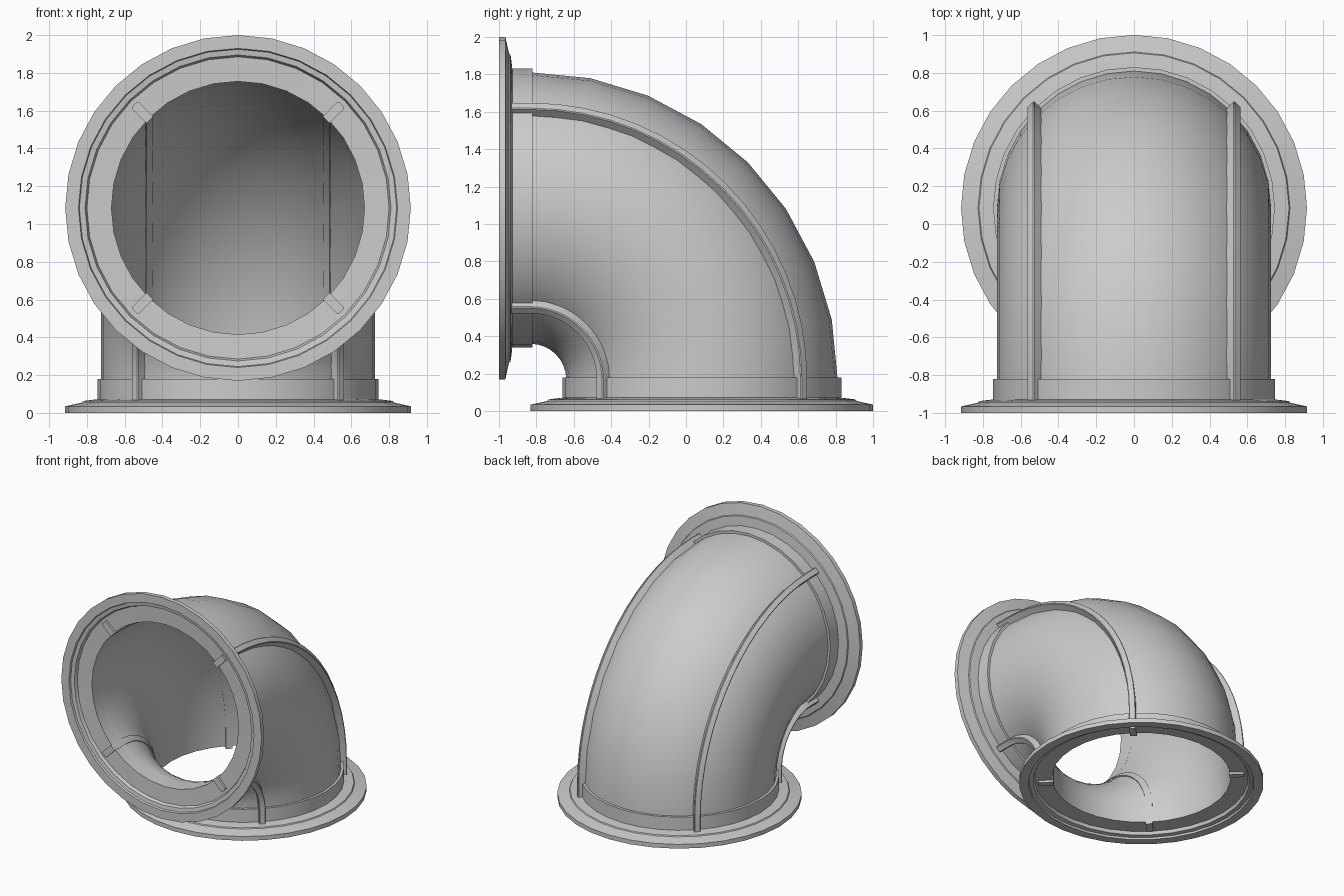
import bpy, bmesh, math

if "Cube" in bpy.data.objects:
    bpy.data.objects.remove(bpy.data.objects["Cube"])

# Bend: centre of the 90 degree turn in the YZ plane, and centreline radius
CY, CZ, R = -0.83, 0.17, 0.915
SIDES = 32
END = math.pi / 2


def place(t, s, x, u):
    """Point at bend angle t, shifted s along the pipe, at section coords (x, u)."""
    c, n = math.cos(t), math.sin(t)
    return (x, CY + (R + u) * c - s * n, CZ + (R + u) * n + s * c)


def loft(name, loops, closed, angle=30):
    """Skin a list of equal-length loops; closed joins last to first, else caps."""
    bm = bmesh.new()
    rows = [[bm.verts.new(p) for p in loop] for loop in loops]
    pairs = list(zip(rows, rows[1:] + rows[:1])) if closed else list(zip(rows, rows[1:]))
    for a, b in pairs:
        for i in range(len(a)):
            j = (i + 1) % len(a)
            bm.faces.new((a[i], a[j], b[j], b[i]))
    if not closed:
        bm.faces.new(rows[0])
        bm.faces.new(rows[-1])
    bmesh.ops.recalc_face_normals(bm, faces=bm.faces)
    mesh = bpy.data.meshes.new(name)
    bm.to_mesh(mesh)
    bm.free()
    ob = bpy.data.objects.new(name, mesh)
    bpy.context.collection.objects.link(ob)
    bpy.ops.object.select_all(action='DESELECT')
    ob.select_set(True)
    bpy.context.view_layer.objects.active = ob
    bpy.ops.object.shade_smooth_by_angle(angle=math.radians(angle))
    return ob


def ring(t, s, r):
    a = [2 * math.pi * i / SIDES for i in range(SIDES)]
    return [place(t, s, r * math.sin(k), r * math.cos(k)) for k in a]


def stations(inset, steps):
    """Straight start, arc, straight end; inset is the distance from the flange face."""
    arc = [(END * i / steps, 0) for i in range(steps + 1)]
    return [(0, inset - CZ)] + arc + [(END, CZ - inset)]


# Hollow elbow pipe: outer skin out, inner skin back
path = stations(0.05, 8)
loft("elbow_pipe",
     [ring(t, s, 0.725) for t, s in path] + [ring(t, s, 0.67) for t, s in reversed(path)],
     True)

# Stepped flange with collar at each end: (radius, height from mating face)
profile = [(0.67, 0.05), (0.80, 0.045), (0.81, 0.02), (0.84, 0.015), (0.845, 0),
           (0.915, 0), (0.915, 0.035), (0.825, 0.055), (0.82, 0.063), (0.765, 0.07),
           (0.745, 0.072), (0.745, 0.18), (0.72, 0.18), (0.67, 0.18)]
for name, t, sign in (("base_flange", 0, 1), ("front_flange", END, -1)):
    loft(name, [ring(t, sign * (h - CZ), r) for r, h in profile], True, 15)

# Four ribs following the bend at the diagonals
for sx, su, name in ((1, 1, "outer_rib_right"), (-1, 1, "outer_rib_left"),
                     (1, -1, "inner_rib_right"), (-1, -1, "inner_rib_left")):
    k = math.sqrt(0.5)
    w = 0.025
    section = []
    for r, side in ((0.66, -w), (0.77, -w), (0.775, -w + 0.005),
                    (0.775, w - 0.005), (0.77, w), (0.66, w)):
        section.append((sx * k * (r - side), su * k * (r + side)))
    loft(name, [[place(t, s, x, u) for x, u in section] for t, s in stations(0.03, 16)],
         False)
